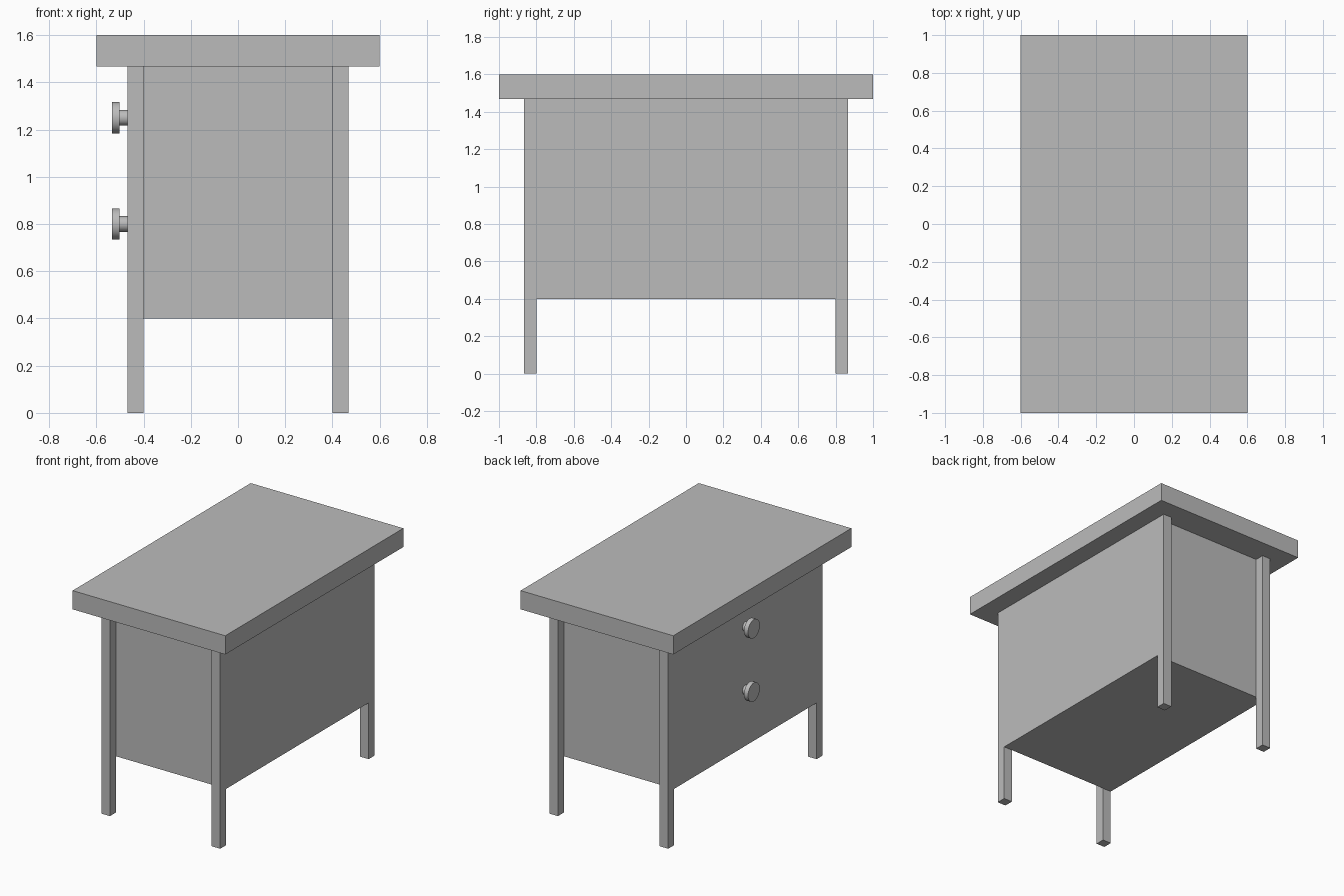
import bpy, math

cube = bpy.data.objects.get("Cube")
if cube:
    bpy.data.objects.remove(cube, do_unlink=True)

# One grey finish for everything
grey = bpy.data.materials.new("grey")
grey.use_nodes = True
colour = (0.5, 0.5, 0.5, 1)
grey.diffuse_color = colour
grey.node_tree.nodes["Principled BSDF"].inputs["Base Color"].default_value = colour

TOP_Z, UNDER_Z, BODY_Z = 1.6, 1.467, 0.4   # tabletop, its underside, cabinet floor
HX, HY = 0.467, 0.867                      # outer half sizes of the frame
LEG = 0.067                                # leg thickness


def finish(name):
    obj = bpy.context.object
    obj.name = obj.data.name = name
    obj.data.materials.append(grey)
    return obj


def box(name, lo, hi):
    centre = [(a + b) / 2 for a, b in zip(lo, hi)]
    bpy.ops.mesh.primitive_cube_add(size=1, location=centre)
    bpy.context.object.scale = [b - a for a, b in zip(lo, hi)]
    bpy.ops.object.transform_apply(location=False, rotation=False, scale=True)
    return finish(name)


def disc(name, x0, x1, z, radius):
    # Cylinder lying along x
    bpy.ops.mesh.primitive_cylinder_add(
        vertices=32, radius=radius, depth=abs(x1 - x0),
        location=((x0 + x1) / 2, 0, z), rotation=(0, math.pi / 2, 0))
    bpy.ops.object.shade_smooth_by_angle(angle=math.radians(40))
    return finish(name)


# Overhanging tabletop
box("tabletop", (-0.6, -1, UNDER_Z), (0.6, 1, TOP_Z))

# Cabinet body, flush with the legs on the long sides, recessed on the short ones
box("cabinet_body", (-HX, -HY + LEG, BODY_Z), (HX, HY - LEG, UNDER_Z))

# Four square corner legs
for sx, side in ((-1, "right"), (1, "left")):
    for sy, end in ((-1, "front"), (1, "back")):
        x, y = sx * (HX - LEG / 2), sy * (HY - LEG / 2)
        box(f"{end}_{side}_leg", (x - LEG / 2, y - LEG / 2, 0),
            (x + LEG / 2, y + LEG / 2, UNDER_Z))

# Two round knobs on the drawer side
for z, level in ((1.25, "upper"), (0.8, "lower")):
    disc(f"{level}_knob_stem", -HX, -0.502, z, 0.033)
    disc(f"{level}_knob", -0.502, -0.534, z, 0.066)
